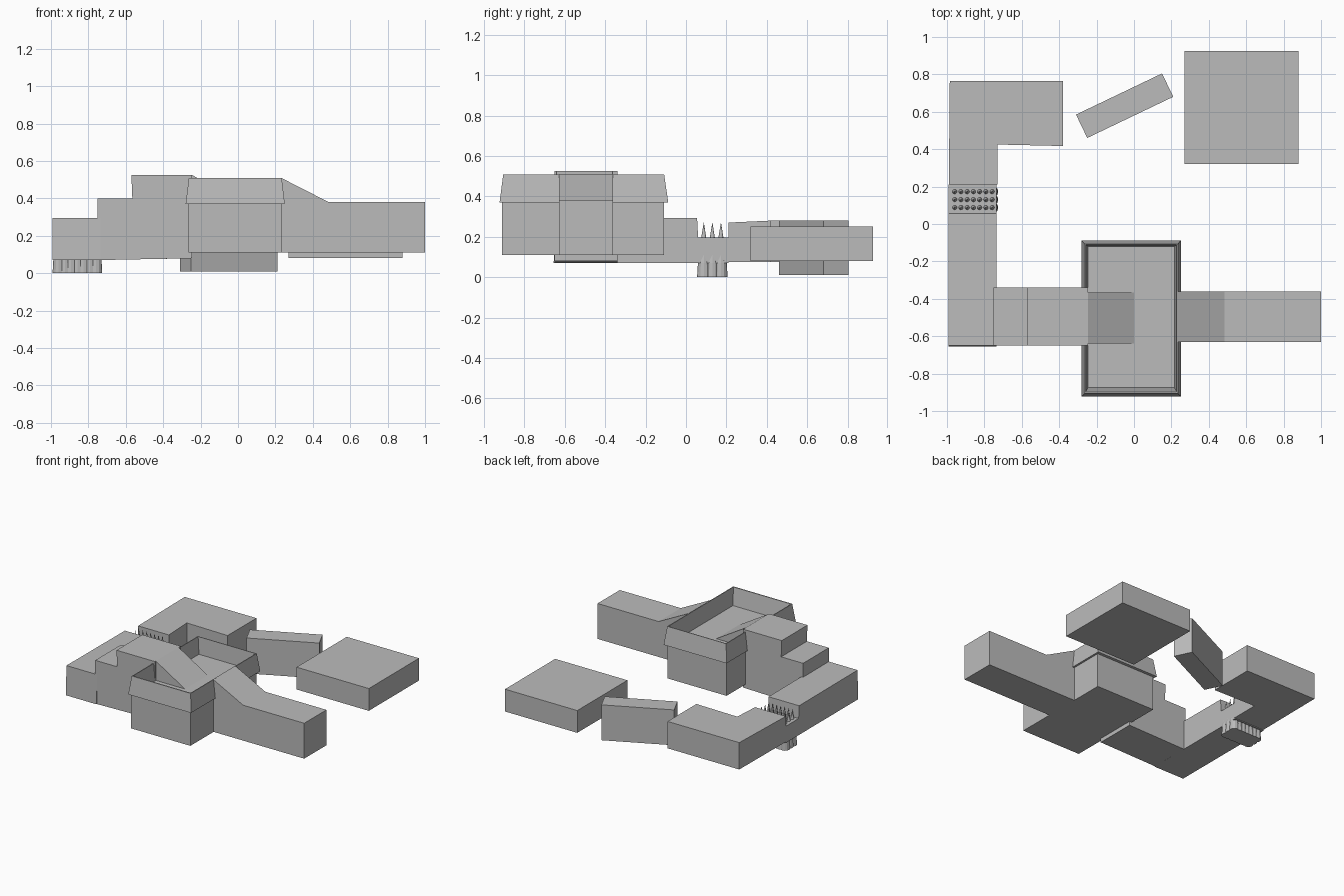
import bpy, bmesh, math
from mathutils import Vector

if "Cube" in bpy.data.objects:
    bpy.data.objects.remove(bpy.data.objects["Cube"])

grey = bpy.data.materials.new("plain grey")
grey.diffuse_color = (0.5, 0.5, 0.5, 1)
grey.use_nodes = True
grey.node_tree.nodes["Principled BSDF"].inputs["Base Color"].default_value = grey.diffuse_color


def finish(name, bm):
    bmesh.ops.recalc_face_normals(bm, faces=bm.faces)
    me = bpy.data.meshes.new(name)
    bm.to_mesh(me)
    bm.free()
    me.materials.append(grey)
    ob = bpy.data.objects.new(name, me)
    bpy.context.collection.objects.link(ob)
    return ob


def prism(name, profile, lo, hi, axis):
    """Extrude a 2D outline from lo to hi along the given axis."""
    place = {"x": lambda a, b, d: (d, a, b),
             "y": lambda a, b, d: (a, d, b),
             "z": lambda a, b, d: (a, b, d)}[axis]
    bm = bmesh.new()
    face = bm.faces.new([bm.verts.new(place(a, b, lo)) for a, b in profile])
    new = bmesh.ops.extrude_face_region(bm, geom=[face])["geom"]
    verts = [v for v in new if isinstance(v, bmesh.types.BMVert)]
    bmesh.ops.translate(bm, verts=verts, vec=Vector(place(0, 0, hi - lo)))
    return finish(name, bm)


def rect(x0, x1, y0, y1):
    return [(x0, y0), (x1, y0), (x1, y1), (x0, y1)]


# Far goal platform and angled bridge plank
prism("goal_platform", rect(0.27, 0.88, 0.32, 0.925), 0.08, 0.25, "z")
prism("angled_bridge", [(-0.31, 0.585), (-0.25, 0.46), (0.21, 0.68), (0.15, 0.805)],
      0.01, 0.28, "z")

# Back corner platform, top rising slightly toward the back
corner = prism("corner_platform",
               [(-0.99, 0.21), (-0.73, 0.21), (-0.73, 0.425), (-0.38, 0.417),
                (-0.38, 0.765), (-0.985, 0.765)], 0.075, 0.28, "z")
for v in corner.data.vertices:
    if v.co.z > 0.2 and v.co.y < 0.3:
        v.co.z = 0.27

# Left walkway with the sunken spike bed
prism("left_walkway", [(-0.655, 0.07), (0.21, 0.07), (0.21, 0.197), (0.06, 0.197),
                       (0.055, 0.292), (-0.65, 0.295)], -0.993, -0.735, "x")

# Spikes, passing through the bed down to the ground
bm = bmesh.new()
SIDES = 12
for i in range(7):
    for j in range(3):
        cx, cy = -0.9585 + i * 0.0333, 0.088 + j * 0.0425
        rings = []
        for r, z in ((0.033, 0), (0.029, 0.07), (0.0125, 0.195)):
            rings.append([bm.verts.new((cx + r * math.cos(2 * math.pi * k / SIDES),
                                        cy + r * math.sin(2 * math.pi * k / SIDES), z))
                          for k in range(SIDES)])
        tip = bm.verts.new((cx, cy, 0.272))
        bm.faces.new(rings[0])
        for k in range(SIDES):
            n = (k + 1) % SIDES
            for a, b in zip(rings, rings[1:]):
                bm.faces.new((a[k], a[n], b[n], b[k]))
            bm.faces.new((rings[-1][k], rings[-1][n], tip))
finish("spikes", bm)

# Steps up to the arena and the ramp down into it
prism("steps", [(-0.75, 0.07), (-0.245, 0.08), (-0.245, 0.525), (-0.57, 0.525),
                (-0.565, 0.40), (-0.75, 0.40)], -0.65, -0.34, "y")
prism("inner_ramp", [(-0.245, 0.37), (0.0, 0.378), (-0.245, 0.525)], -0.64, -0.365, "y")

# Arena block
prism("arena_base", rect(-0.265, 0.235, -0.91, -0.11), 0.11, 0.378, "z")

# Sloped wall around the arena
bm = bmesh.new()
levels = [(rect(-0.28, 0.25, -0.923, -0.088), 0.37),
          (rect(-0.263, 0.234, -0.905, -0.108), 0.508),
          (rect(-0.257, 0.228, -0.897, -0.113), 0.508),
          (rect(-0.245, 0.215, -0.873, -0.12), 0.37)]
loops = [[bm.verts.new((x, y, z)) for x, y in pts] for pts, z in levels]
for i, a in enumerate(loops):
    b = loops[(i + 1) % 4]
    for k in range(4):
        n = (k + 1) % 4
        bm.faces.new((a[k], a[n], b[n], b[k]))
finish("arena_wall", bm)

# Right ramp and runway
prism("start_runway", [(0.23, 0.11), (1.0, 0.11), (1.0, 0.38), (0.485, 0.38),
                       (0.23, 0.51)], -0.63, -0.362, "y")
